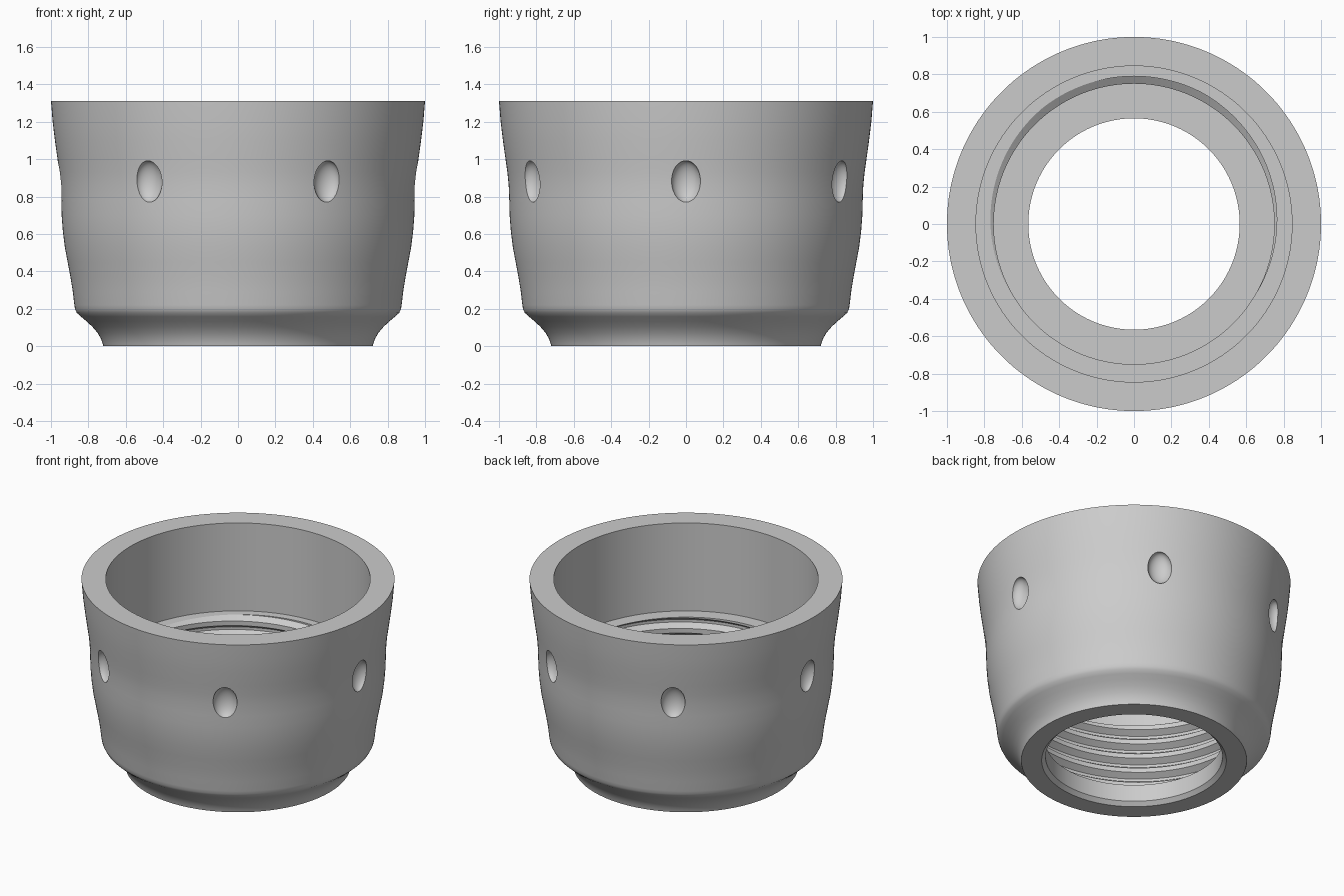
import bpy, bmesh, math
from mathutils import Matrix

if "Cube" in bpy.data.objects:
    bpy.data.objects.remove(bpy.data.objects["Cube"])

SEGMENTS = 180
TOP, LEDGE, FLOOR = 1.31, 0.69, 0.145
BORE, CREST, ROOT, HOLE = 0.845, 0.75, 0.79, 0.565
PITCH, ROOT_HALF, CREST_START = 0.105, 0.0095, 0.0365
THREAD_START = math.radians(95)

# Outer wall from the rim down to the flared foot (radius, height)
OUTER = [(1.0, TOP), (0.991, 1.2), (0.979, 1.1), (0.965, 1.0), (0.955, 0.93),
         (0.948, 0.86), (0.945, 0.78), (0.943, 0.7), (0.937, 0.62), (0.926, 0.53),
         (0.911, 0.45), (0.896, 0.37), (0.883, 0.29), (0.875, 0.22), (0.871, 0.197),
         (0.862, 0.178), (0.84, 0.158), (0.81, 0.133), (0.778, 0.103),
         (0.75, 0.07), (0.732, 0.038), (0.724, 0.015), (0.72, 0)]


def thread_radius(z, turn):
    u = ((z - LEDGE) / PITCH - turn) % 1
    d = min(u, 1 - u) * PITCH
    t = (d - ROOT_HALF) / (CREST_START - ROOT_HALF)
    return ROOT + (CREST - ROOT) * max(0, min(1, t))


def section(angle):
    """Closed cross-section at one angle, with the helical thread advanced."""
    turn = (angle - THREAD_START) / math.tau
    points = [(HOLE, FLOOR)]
    for k in range(-8, 3):
        for offset in (-CREST_START, -ROOT_HALF, ROOT_HALF, CREST_START):
            z = LEDGE + PITCH * (k + turn) + offset
            z = max(FLOOR, min(LEDGE, z))
            points.append((thread_radius(z, turn), z))
    points += [(BORE, LEDGE), (BORE, TOP)] + OUTER
    return points + [(0.59, 0), (HOLE, 0.026)]


def finish(bm, name):
    mesh = bpy.data.meshes.new(name)
    bmesh.ops.recalc_face_normals(bm, faces=bm.faces)
    bm.to_mesh(mesh)
    bm.free()
    obj = bpy.data.objects.new(name, mesh)
    bpy.context.collection.objects.link(obj)
    return obj


# Threaded collar swept around the axis
bm = bmesh.new()
columns = []
for i in range(SEGMENTS + 1):
    a = math.tau * i / SEGMENTS
    columns.append([bm.verts.new((r * math.cos(a), r * math.sin(a), z))
                    for r, z in section(a)])
for left, right in zip(columns, columns[1:]):
    for j in range(len(left)):
        k = (j + 1) % len(left)
        bm.faces.new((left[j], right[j], right[k], left[k]))
bmesh.ops.remove_doubles(bm, verts=bm.verts, dist=0.00005)
collar = finish(bm, "threaded_collar")

# Six oval dimples cut into the outer wall
bm = bmesh.new()
for i in range(6):
    place = (Matrix.Rotation(i * math.tau / 6, 4, 'Z')
             @ Matrix.Translation((0.955, 0, 0.88))
             @ Matrix.Diagonal((0.06, 0.078, 0.112, 1)))
    bmesh.ops.create_uvsphere(bm, u_segments=40, v_segments=24, radius=1, matrix=place)
cutter = finish(bm, "dimple_cutter")
cutter.hide_render = True

bpy.ops.object.select_all(action='DESELECT')
collar.select_set(True)
bpy.context.view_layer.objects.active = collar
cut = collar.modifiers.new("dimples", 'BOOLEAN')
cut.operation = 'DIFFERENCE'
cut.solver = 'EXACT'
cut.object = cutter
bpy.ops.object.modifier_apply(modifier=cut.name)
bpy.data.objects.remove(cutter)

# Plain grey finish
grey = bpy.data.materials.new("light_grey")
grey.use_nodes = True
colour = (0.6, 0.6, 0.6, 1)
grey.diffuse_color = colour
grey.node_tree.nodes["Principled BSDF"].inputs["Base Color"].default_value = colour
collar.data.materials.clear()
collar.data.materials.append(grey)
bpy.ops.object.shade_smooth_by_angle(angle=math.radians(30))
